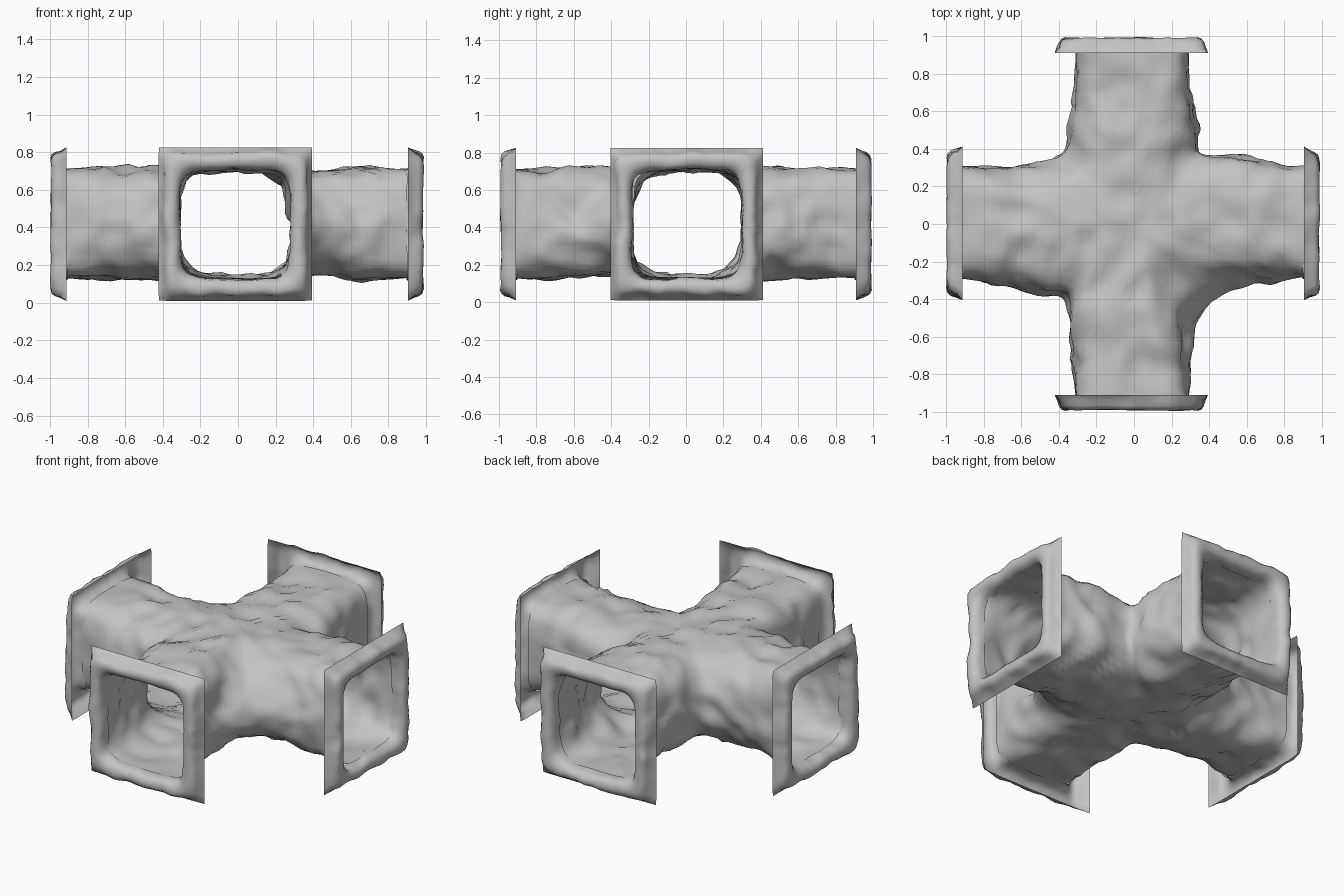
import bpy, bmesh, math
from mathutils import Vector, noise

cube = bpy.data.objects.get("Cube")
if cube:
    bpy.data.objects.remove(cube, do_unlink=True)

MID_Z, HALF_H, ARM = 0.422, 0.29, 0.93

stone = bpy.data.materials.new("grey_stone")
stone.use_nodes = True
stone.diffuse_color = (0.55, 0.55, 0.55, 1)
stone.node_tree.nodes["Principled BSDF"].inputs["Base Color"].default_value = stone.diffuse_color


def finish(bm, name, angle):
    mesh = bpy.data.meshes.new(name)
    bm.to_mesh(mesh)
    bm.free()
    mesh.materials.append(stone)
    obj = bpy.data.objects.new(name, mesh)
    bpy.context.collection.objects.link(obj)
    bpy.ops.object.select_all(action='DESELECT')
    obj.select_set(True)
    bpy.context.view_layer.objects.active = obj
    bpy.ops.object.shade_smooth_by_angle(angle=math.radians(angle))


def skin(bm, rows, closed=False):
    """Join rows of points with quads."""
    grid = [[bm.verts.new(p) for p in row] for row in rows]
    for a, b in zip(grid, grid[1:]):
        n = len(a)
        for i in range(n if closed else n - 1):
            j = (i + 1) % n
            bm.faces.new((a[i], a[j], b[j], b[i]))


def squircle(angle, power):
    c, s = math.cos(angle), math.sin(angle)
    r = (abs(c) ** power + abs(s) ** power) ** (-1 / power)
    return r * c, r * s


def spline(points, t):
    """Smooth curve through evenly spaced points, t from 0 to 1."""
    f = t * (len(points) - 1)
    i = min(int(f), len(points) - 2)
    f -= i
    p = [Vector(points[max(0, min(k, len(points) - 1))]) for k in range(i - 1, i + 3)]
    return 0.5 * (2 * p[1] + (p[2] - p[0]) * f
                  + (2 * p[0] - 5 * p[1] + 4 * p[2] - p[3]) * f ** 2
                  + (3 * p[1] - p[0] - 3 * p[2] + p[3]) * f ** 3)


# Inward lean of the wall top, and wall plan of each corner from the front or back arm to the side arm
corners = [
    (.38, [(.29, -.92), (.30, -.75), (.32, -.56), (.40, -.41), (.58, -.33), (.75, -.30), (.92, -.28)]),
    (.04, [(.29, .92), (.29, .72), (.33, .53), (.35, .37), (.62, .36), (.78, .31), (.92, .31)]),
    (.08, [(-.31, .92), (-.32, .75), (-.33, .55), (-.37, .38), (-.52, .31), (-.70, .29), (-.92, .31)]),
    (.08, [(-.31, -.92), (-.33, -.75), (-.34, -.56), (-.38, -.40), (-.54, -.35), (-.72, -.31), (-.92, -.29)]),
]

# Crossing tunnels: each quarter runs from the centre line of the roof to the floor
bm = bmesh.new()
STEPS, SIDES = 36, 26
for lean, wall in corners:
    sx, sy = (math.copysign(1, v) for v in wall[3])
    rows = []
    for i in range(STEPS + 1):
        s = 2 * i / STEPS - 1
        middle = 1 - s ** 4
        centre = Vector((0, -s * ARM * sy)) if s < 0 else Vector((s * ARM * sx, 0))
        edge = spline(wall, i / STEPS)
        row = []
        for k in range(SIDES + 1):
            a = math.pi * (0.5 - k / SIDES)
            u, v = squircle(a, 5.5 - middle * (1.5 if a > 0 else 2.8))
            u *= 1 - lean * (1 - s * s) * max(v, 0)
            p = centre.lerp(edge, max(u, 0))
            row.append((p.x, p.y, MID_Z + HALF_H * v))
        rows.append(row if sx * sy < 0 else row[::-1])
    skin(bm, rows)
bmesh.ops.remove_doubles(bm, verts=bm.verts, dist=0.0005)
bmesh.ops.recalc_face_normals(bm, faces=bm.faces)
bm.normal_update()

# Rough rock: broad lumps, sharp creases and small chips
moves = []
for v in bm.verts:
    fade = min(1, max(0.15, (ARM - max(abs(v.co.x), abs(v.co.y))) / 0.2))
    lumps = noise.noise(v.co * 3.2) * 0.022
    crease = (0.25 - abs(noise.noise(v.co * 5 + Vector((3, 7, 1))))) * 0.04
    chips = noise.noise(v.co * 10) * 0.022
    moves.append(v.normal * fade * (lumps + crease + chips))
for v, m in zip(bm.verts, moves):
    v.co += m
finish(bm, "tunnel_crossing", 60)

# Door frames: rolled face with a square lip turned back, open behind
profile = [(.90, .292, 5.5), (.94, .292, 6), (.97, .300, 7), (.986, .320, 8),
           (.990, .345, 9), (.982, .365, 10), (.965, .378, 14), (.94, .386, 22), (.908, .408, 200)]
names = ["front_frame", "left_frame", "back_frame", "right_frame"]
for n, name in enumerate(names):
    turn = n * math.pi / 2
    out = Vector((math.sin(turn), -math.cos(turn), 0))
    side = Vector((math.cos(turn), math.sin(turn), 0))
    shift = Vector((-0.014 if n % 2 == 0 else -0.005, 0.004 * abs(side.y), 0.418))
    bm = bmesh.new()
    rows = []
    for j, (depth, half, power) in enumerate(profile):
        row = []
        for k in range(96):
            u, w = squircle(2 * math.pi * k / 96, power)
            p = out * depth + side * half * u + Vector((0, 0, half * w)) + shift
            if j < len(profile) - 1:
                wobble = noise.noise(p * 7) * 0.012 + noise.noise(p * 16) * 0.007
                p += (side * u + Vector((0, 0, w))) * wobble + out * min(0.004, wobble * 0.5)
            row.append(p)
        rows.append(row)
    skin(bm, rows, closed=True)
    bmesh.ops.recalc_face_normals(bm, faces=bm.faces)
    finish(bm, name, 60)
